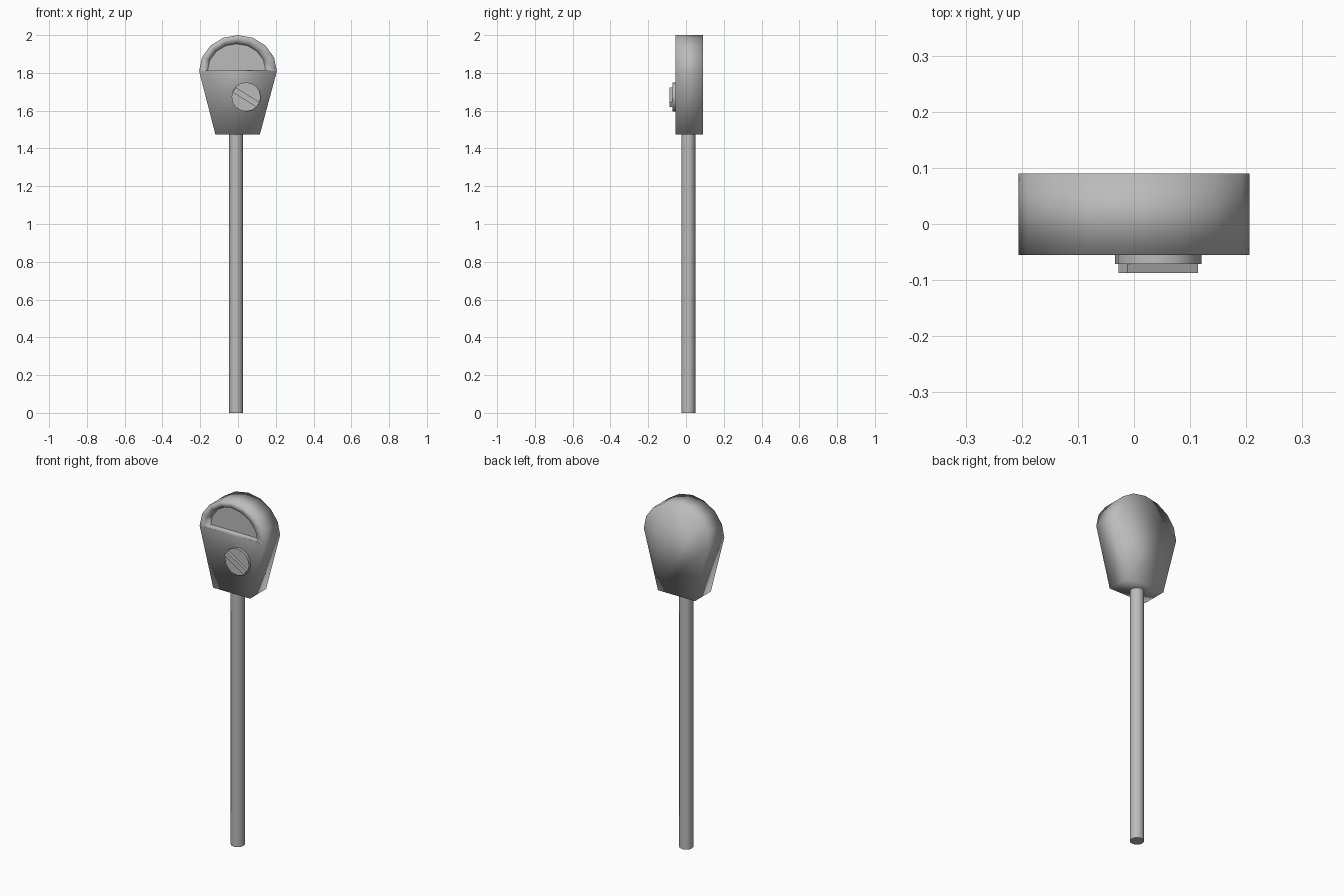
import bpy, bmesh, math
from mathutils import Matrix

if "Cube" in bpy.data.objects:
    bpy.data.objects.remove(bpy.data.objects["Cube"])

grey = bpy.data.materials.new("metal grey")
grey.diffuse_color = (0.5, 0.5, 0.5, 1)
grey.use_nodes = True
grey.node_tree.nodes["Principled BSDF"].inputs["Base Color"].default_value = grey.diffuse_color

FRONT, BACK, SILL = -0.055, 0.09, 1.81


def make(name, bm, smooth=True):
    bmesh.ops.recalc_face_normals(bm, faces=bm.faces)
    mesh = bpy.data.meshes.new(name)
    bm.to_mesh(mesh)
    bm.free()
    mesh.materials.append(grey)
    for p in mesh.polygons:
        p.use_smooth = smooth
    ob = bpy.data.objects.new(name, mesh)
    bpy.context.collection.objects.link(ob)
    return ob


def arch(cx, rx, rz, y, base=SILL, n=8):
    """Half-ellipse points from right to left."""
    return [(cx + rx * math.cos(math.pi * i / n), y,
             base + rz * math.sin(math.pi * i / n)) for i in range(n + 1)]


def cylinder(name, r, depth, sides, matrix, angle=40):
    bm = bmesh.new()
    bmesh.ops.create_cone(bm, cap_ends=True, segments=sides, radius1=r,
                          radius2=r, depth=depth, matrix=matrix)
    ob = make(name, bm)
    bpy.context.view_layer.objects.active = ob
    ob.select_set(True)
    bpy.ops.object.shade_smooth_by_angle(angle=math.radians(angle))
    ob.select_set(False)
    return ob


# Head: tapered body below an arched top, with a recessed window in front
bm = bmesh.new()
ring = lambda pts: [bm.verts.new(p) for p in pts]
outer = ring(arch(0, 0.206, 0.19, FRONT))
rear = ring(arch(0, 0.206, 0.19, BACK))
rim = ring(arch(-0.005, 0.168, 0.152, FRONT, SILL + 0.004))
floor = ring(arch(-0.007, 0.153, 0.138, FRONT + 0.035, SILL + 0.006))
foot = ring([(-0.12, FRONT, 1.475), (0.116, FRONT, 1.475),
             (0.116, BACK, 1.475), (-0.12, BACK, 1.475)])
for a, b in ((outer, rear), (outer, rim), (rim, floor)):
    for i in range(len(a) - 1):
        bm.faces.new((a[i], a[i + 1], b[i + 1], b[i]))
bm.faces.new(floor)                                             # window pane
bm.faces.new((rim[0], floor[0], floor[-1], rim[-1]))            # window ledge
bm.faces.new((outer[0], rim[0], rim[-1], outer[-1]))            # sill strip
bm.faces.new((outer[0], outer[-1], foot[0], foot[1]))           # front panel
bm.faces.new(rear + [foot[3], foot[2]])                         # back panel
bm.faces.new((outer[0], foot[1], foot[2], rear[0]))             # right side
bm.faces.new((outer[-1], rear[-1], foot[3], foot[0]))           # left side
bm.faces.new(foot)                                              # underside
head = make("meter_head", bm)
# keep the window pane and its ledge crisp
for e in head.data.edges:
    ys = [head.data.vertices[v].co.y for v in e.vertices]
    if all(abs(y - FRONT - 0.035) < 1e-4 for y in ys):
        e.use_edge_sharp = True

# Pole
cylinder("pole", 0.037, 1.476, 12, Matrix.Translation((-0.01, 0.012, 0.738)), 50)

# Knob disc and diagonal grip
KX, KZ = 0.043, 1.673
cylinder("knob_disc", 0.077, 0.02, 16,
         Matrix.Translation((KX, -0.061, KZ)) @ Matrix.Rotation(math.pi / 2, 4, 'X'))
bm = bmesh.new()
bmesh.ops.create_cube(bm, size=1, matrix=Matrix.Translation((KX, -0.078, KZ - 0.002))
                      @ Matrix.Rotation(math.radians(32), 4, 'Y')
                      @ Matrix.Diagonal((0.148, 0.018, 0.031, 1)))
make("knob_grip", bm, False)
